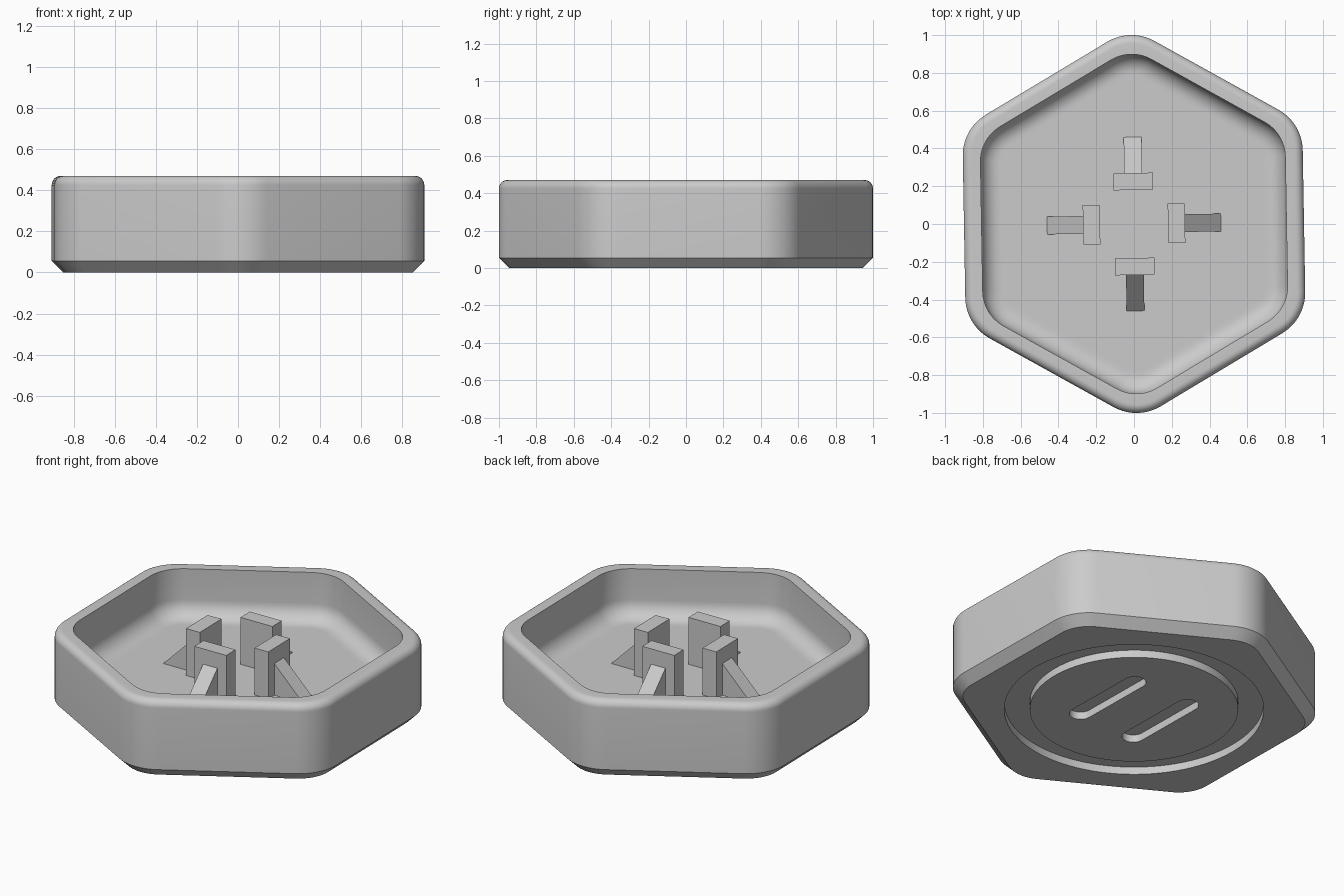
import bpy
import bmesh
from math import sin, cos, pi, radians, sqrt

TURN = radians(1)      # whole model sits slightly turned
FLOOR, TOP = 0.185, 0.47

cube = bpy.data.objects.get("Cube")
if cube:
    bpy.data.objects.remove(cube, do_unlink=True)

grey = bpy.data.materials.new("plain_grey")
grey.use_nodes = True
grey.diffuse_color = (0.6, 0.6, 0.6, 1)
grey.node_tree.nodes["Principled BSDF"].inputs["Base Color"].default_value = (0.6, 0.6, 0.6, 1)


def loft(name, loops, closed=False, turn=TURN):
    """Bridge equal-length loops of points, capping the ends or closing into a ring."""
    bm = bmesh.new()
    rows = [[bm.verts.new(p) for p in loop] for loop in loops]
    pairs = list(zip(rows, rows[1:]))
    if closed:
        pairs.append((rows[-1], rows[0]))
    else:
        bm.faces.new(rows[0])
        bm.faces.new(rows[-1])
    n = len(rows[0])
    for a, b in pairs:
        for i in range(n):
            j = (i + 1) % n
            bm.faces.new((a[i], a[j], b[j], b[i]))
    bmesh.ops.recalc_face_normals(bm, faces=bm.faces)
    mesh = bpy.data.meshes.new(name)
    bm.to_mesh(mesh)
    bm.free()
    mesh.materials.append(grey)
    obj = bpy.data.objects.new(name, mesh)
    obj.rotation_euler.z = turn
    bpy.context.collection.objects.link(obj)
    return obj


def hexagon(apothem, radius, z, steps=10):
    """Rounded hexagon with points towards front and back."""
    reach = (apothem - radius) * 2 / sqrt(3)
    pts = []
    for k in range(6):
        mid = radians(30 + 60 * k)
        for s in range(steps + 1):
            a = mid + radians(-30 + 60 * s / steps)
            pts.append((reach * cos(mid) + radius * cos(a),
                        reach * sin(mid) + radius * sin(a), z))
    return pts


def circle(radius, z, n=96):
    return [(radius * cos(2 * pi * i / n), radius * sin(2 * pi * i / n), z) for i in range(n)]


def capsule(x, half, radius, z, steps=16):
    """Slot outline running front to back."""
    pts = []
    for start, y in ((0, half), (pi, -half)):
        for s in range(steps + 1):
            a = start + pi * s / steps
            pts.append((x + radius * cos(a), y + radius * sin(a), z))
    return pts


# Tray: chamfered foot, rounded outer rim, sharp inner rim, filleted floor
A, R, EDGE = 0.90, 0.25, 0.045
IA, IR, FIL = 0.807, 0.215, 0.10
STEPS = 8
loops = [hexagon(A - 0.055, R - 0.055, 0), hexagon(A, R, 0.055)]
for s in range(STEPS + 1):
    t = pi / 2 * s / STEPS
    inset = EDGE * (1 - cos(t))
    loops.append(hexagon(A - inset, R - inset, TOP - EDGE + EDGE * sin(t)))
loops.append(hexagon(IA, IR, TOP))
for s in range(STEPS + 1):
    t = pi / 2 * s / STEPS
    inset = FIL * (1 - cos(t))
    loops.append(hexagon(IA - inset, IR - inset, FLOOR + FIL - FIL * sin(t)))
loops.append(hexagon(IA - FIL - 0.02, IR - FIL - 0.02, FLOOR))
tray = loft("tray", loops)

# Underside recesses: ring groove and two slots
DEPTH, BELOW = 0.045, -0.05
cutters = [loft("groove_cutter", [circle(0.568, BELOW), circle(0.707, BELOW),
                                  circle(0.707, DEPTH), circle(0.568, DEPTH)], closed=True)]
for x in (-0.19, 0.19):
    cutters.append(loft("slot_cutter", [capsule(x, 0.225, 0.062, z) for z in (BELOW, DEPTH)]))
bpy.context.view_layer.objects.active = tray
tray.select_set(True)
for cutter in cutters:
    cutter.hide_render = True
    mod = tray.modifiers.new("recess", "BOOLEAN")
    mod.operation = "DIFFERENCE"
    mod.solver = "EXACT"
    mod.object = cutter
    bpy.ops.object.modifier_apply(modifier=mod.name)
    bpy.data.objects.remove(cutter, do_unlink=True)
bpy.ops.object.shade_smooth_by_angle(angle=radians(30))

# Four posts around the centre, each with a sloping brace behind it
POST_IN, POST_OUT, TOE, BRACE_TOP = 0.18, 0.27, 0.46, 0.375
BASE = FLOOR - 0.02
for k, side in enumerate(("left", "back", "right", "front")):
    turn = TURN + k * pi / 2
    loft(side + "_post", [[(POST_IN, y, BASE), (POST_OUT, y, BASE),
                           (POST_OUT, y, TOP - 0.003), (POST_IN, y, TOP - 0.003)]
                          for y in (-0.105, 0.105)], turn=turn)
    loft(side + "_brace", [[(POST_OUT - 0.01, y, BASE), (TOE, y, BASE), (TOE, y, FLOOR),
                            (POST_OUT, y, BRACE_TOP), (POST_OUT - 0.01, y, BRACE_TOP)]
                           for y in (-0.047, 0.047)], turn=turn)
